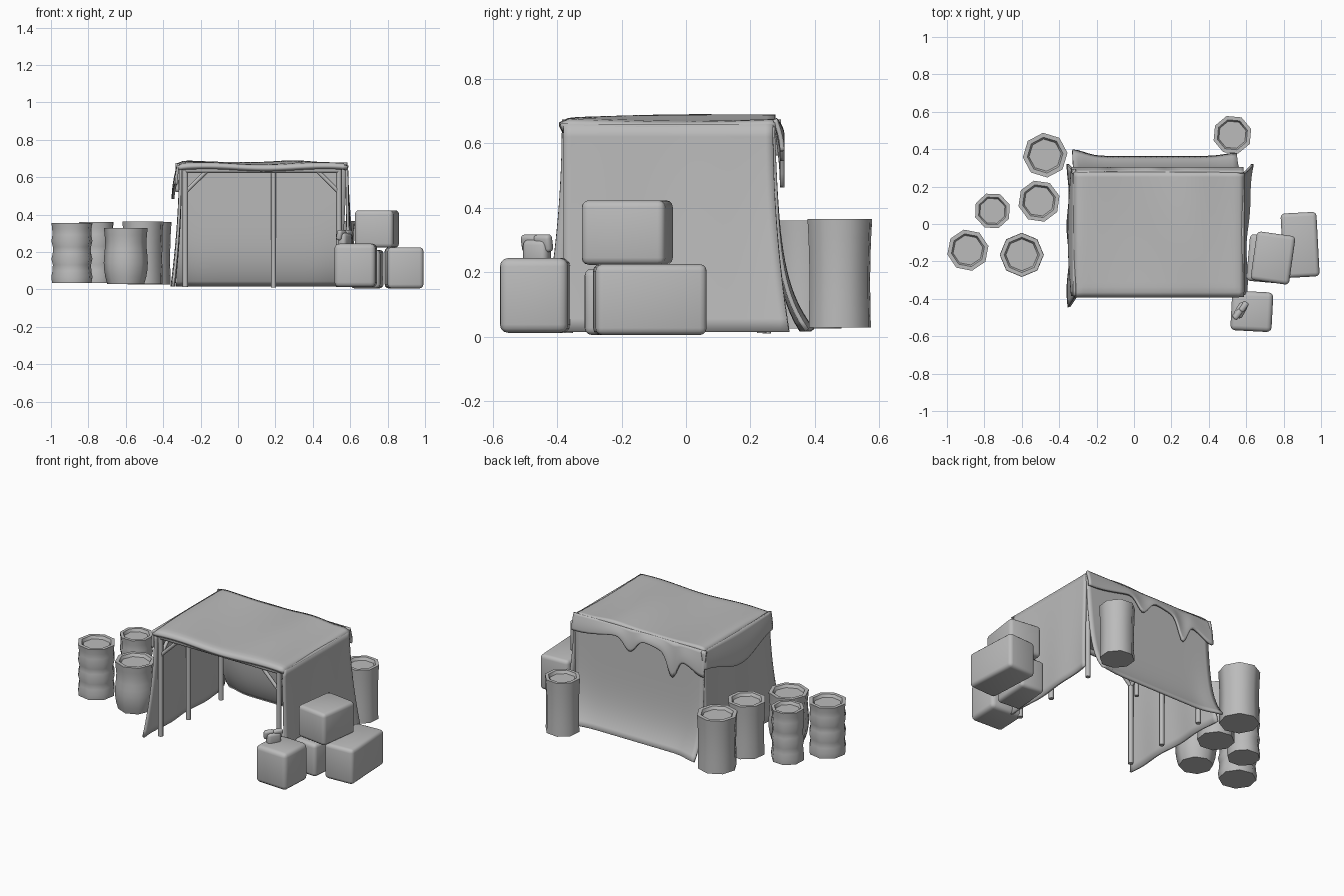
import bpy, bmesh, math
from mathutils import Vector, Matrix

if "Cube" in bpy.data.objects:
    bpy.data.objects.remove(bpy.data.objects["Cube"])

clay = bpy.data.materials.new("plain grey")
clay.diffuse_color = (0.5, 0.5, 0.5, 1)
clay.use_nodes = True
clay.node_tree.nodes["Principled BSDF"].inputs["Base Color"].default_value = clay.diffuse_color


def finish(name, bm, angle=60):
    bmesh.ops.recalc_face_normals(bm, faces=bm.faces)
    me = bpy.data.meshes.new(name)
    bm.to_mesh(me)
    bm.free()
    ob = bpy.data.objects.new(name, me)
    bpy.context.collection.objects.link(ob)
    me.materials.append(clay)
    bpy.ops.object.select_all(action='DESELECT')
    ob.select_set(True)
    bpy.context.view_layer.objects.active = ob
    bpy.ops.object.shade_smooth_by_angle(angle=math.radians(angle))
    return ob


def sheet(name, f, nu=28, nv=16, thick=0.014):
    """Cloth panel from a function of u, v in 0..1."""
    bm = bmesh.new()
    g = [[bm.verts.new(f(i / nu, j / nv)) for j in range(nv + 1)] for i in range(nu + 1)]
    for i in range(nu):
        for j in range(nv):
            bm.faces.new((g[i][j], g[i + 1][j], g[i + 1][j + 1], g[i][j + 1]))
    ob = finish(name, bm)
    m = ob.modifiers.new("thickness", 'SOLIDIFY')
    m.thickness = thick
    m.offset = 0
    return ob


def pole(name, a, b, r=0.015):
    a, b = Vector(a), Vector(b)
    bm = bmesh.new()
    rot = (b - a).to_track_quat('Z', 'Y').to_matrix().to_4x4()
    bmesh.ops.create_cone(bm, cap_ends=True, segments=8, radius1=r, radius2=r, depth=(b - a).length,
                          matrix=Matrix.Translation((a + b) / 2) @ rot)
    return finish(name, bm)


def barrel(name, x, y, r, z0, z1, profile, turn, sides=8):
    """Lathed drum with a sunken lid."""
    n = len(profile) - 1
    h = z1 - z0
    rings = [(r * p, z0 + h * i / n) for i, p in enumerate(profile)]
    rings += [(r * 0.8, z1), (r * 0.72, z1 - 0.018)]
    bm = bmesh.new()
    loops = []
    for rr, z in rings:
        loops.append([bm.verts.new((x + rr * math.cos(turn + k * math.tau / sides),
                                    y + rr * math.sin(turn + k * math.tau / sides), z))
                      for k in range(sides)])
    for a, b in zip(loops, loops[1:]):
        for k in range(sides):
            q = (k + 1) % sides
            bm.faces.new((a[k], a[q], b[q], b[k]))
    bm.faces.new(loops[0])
    bm.faces.new(loops[-1])
    return finish(name, bm, 50)


def crate(name, c, size, turn=0, bevel=0.022, tilt=0):
    bm = bmesh.new()
    m = (Matrix.Translation(c) @ Matrix.Rotation(math.radians(turn), 4, 'Z')
         @ Matrix.Rotation(math.radians(tilt), 4, 'Y') @ Matrix.Diagonal((*size, 1)))
    bmesh.ops.create_cube(bm, size=1, matrix=m)
    bmesh.ops.bevel(bm, geom=bm.edges[:], offset=bevel, segments=3, profile=0.5, affect='EDGES')
    return finish(name, bm)


def bump(t, c, w):
    return math.exp(-((t - c) / w) ** 2)


# canvas roof, slightly raised towards the back corners
def roof(u, v):
    x, y = -0.32 + 0.905 * u, -0.388 + 0.665 * v
    edge = min(u * 0.905, (1 - u) * 0.905, v * 0.665, 0.1)
    z = 0.662 + 0.006 * math.sin(9 * u + 4 * v) + 0.02 * v * (bump(u, 0.06, 0.2) + bump(u, 0.72, 0.15))
    z -= 0.014 * max(0, 1 - edge / 0.03)
    return x, y, z


sheet("canvas_roof", roof, 36, 26, 0.024)


# side walls: nearly upright, flared at the foot
def left_wall(u, v):
    t = 1 - v
    y = -0.385 + 0.655 * u + t * t * (-0.06 * (1 - u) ** 2 + 0.05 * u * u)
    x = -0.308 - 0.04 * t ** 2 - 0.006 * math.sin(14 * u) * t
    return x, y, 0.015 + 0.645 * v


def right_wall(u, v):
    t = 1 - v
    y = -0.38 + 0.65 * u + 0.05 * t * t * u * u
    x = 0.582 + (0.015 + 0.04 * u ** 3) * t ** 1.5 + 0.005 * math.sin(12 * u) * t
    return x, y, 0.015 + 0.645 * v


# back wall sweeps outwards near the ground
def back_wall(u, v):
    t = 1 - v
    ends = bump(u, 0, 0.1) + 0.5 * bump(u, 1, 0.1)
    y = 0.268 + 0.025 * t + 0.065 * t ** 6 + 0.035 * ends * t ** 3
    return -0.315 - 0.015 * t + 0.9 * u - 0.02 * t * u, y, 0.02 + 0.64 * v


sheet("left_canvas_wall", left_wall)
sheet("right_canvas_wall", right_wall)
sheet("back_canvas_wall", back_wall, 30, 24)


# overhanging flaps, with drooping tongues at the back
def back_flap(u, v):
    drop = 0.07 + 0.03 * math.sin(7 * u + 1) + 0.13 * bump(u, 0.24, 0.045) + 0.09 * bump(u, 0.56, 0.06)
    drop += 0.06 * bump(u, 0, 0.1)
    return -0.335 + 0.92 * u, 0.276 + 0.022 * math.sin(v * 1.6), 0.675 - drop * v


def left_flap(u, v):
    drop = 0.11 + 0.08 * math.sin(math.pi * u) ** 2
    return -0.318 - 0.03 * math.sin(v * 1.6) * (0.4 + 0.6 * math.sin(math.pi * u)), -0.385 + 0.68 * u, 0.672 - drop * v


sheet("back_roof_flap", back_flap, 60, 8)
sheet("left_roof_flap", left_flap, 24, 8)

# wooden frame: posts, rails and corner braces
LX, RX, FY, BY, TOP = -0.282, 0.54, -0.365, 0.235, 0.638
for side, x in (("left", LX), ("right", RX)):
    s = 1 if x < 0 else -1
    for pos, y in (("front", FY), ("middle", -0.09), ("back", BY)):
        pole(f"{side}_{pos}_post", (x, y, 0.012), (x, y, 0.65))
    pole(f"{side}_rail", (x, FY, TOP), (x, BY, TOP))
    for pos, y, d in (("front", FY, 1), ("back", BY, -1)):
        pole(f"{side}_{pos}_cross_brace", (x, y, 0.52), (x + s * 0.12, y, TOP), 0.011)
        pole(f"{side}_{pos}_side_brace", (x, y, 0.52), (x, y + d * 0.12, TOP), 0.011)
for pos, y in (("front", FY), ("back", BY)):
    pole(f"{pos}_rail", (LX, y, TOP), (RX, y, TOP), 0.017)
pole("back_centre_post", (0.19, 0.25, 0.01), (0.19, 0.25, 0.65), 0.013)

# barrels around the tent
ribbed = (0.97, 1.0, 0.95, 0.93, 1.0, 0.93, 0.93, 1.0, 0.95, 0.96, 1.0)
round_ = (0.84, 0.93, 0.98, 1.0, 0.98, 0.95, 0.93, 0.96, 0.99)
plain = (0.96, 0.95, 0.94, 0.94, 0.95, 0.97, 1.0)
barrel("ribbed_barrel_far_left", -0.888, -0.14, 0.112, 0.035, 0.355, ribbed, 0.2)
barrel("round_barrel_front", -0.60, -0.165, 0.118, 0.03, 0.328, round_, 0.0)
barrel("ribbed_barrel_middle", -0.757, 0.07, 0.098, 0.035, 0.36, ribbed, 0.35)
barrel("plain_barrel_near_tent", -0.508, 0.122, 0.113, 0.03, 0.362, plain, 0.25)
barrel("plain_barrel_back_left", -0.475, 0.368, 0.12, 0.025, 0.36, plain, 0.1)
barrel("plain_barrel_back_right", 0.526, 0.477, 0.105, 0.028, 0.365, plain, 0.3)

# crates and the tied sack at the right
crate("long_crate", (0.888, -0.112, 0.115), (0.192, 0.345, 0.22), 3)
crate("upper_crate", (0.743, -0.182, 0.323), (0.208, 0.262, 0.2), -8)
crate("lower_crate", (0.69, -0.185, 0.108), (0.16, 0.25, 0.205), -5)
crate("sack", (0.63, -0.467, 0.128), (0.22, 0.212, 0.232), -3, 0.026)
crate("sack_neck", (0.57, -0.462, 0.262), (0.05, 0.085, 0.08), -30, 0.018)
for i, (x, y) in enumerate(((0.552, -0.482), (0.585, -0.442))):
    crate(f"sack_ear_{i}", (x, y, 0.29), (0.03, 0.06, 0.055), -35, 0.012, 12)
